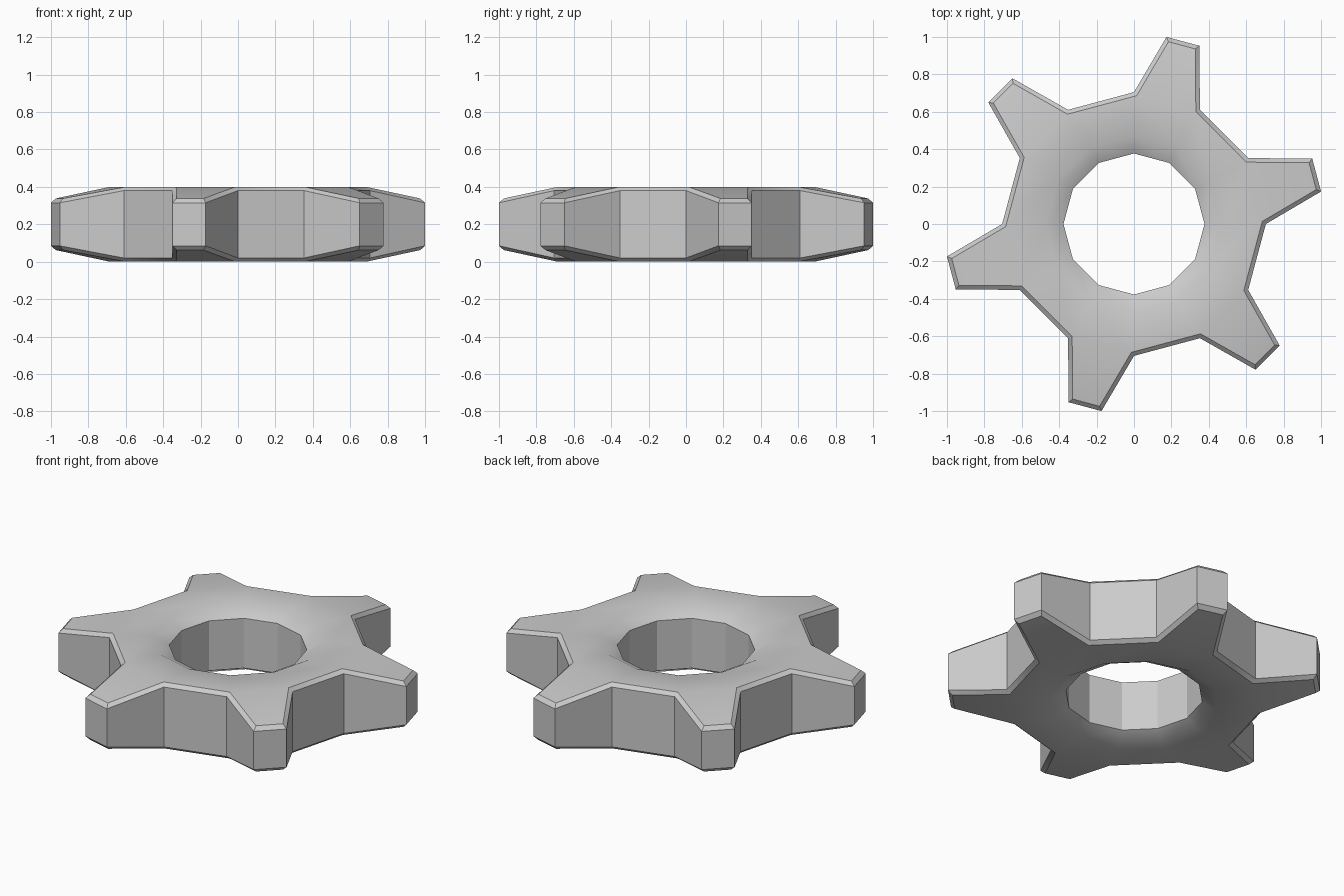
import bpy, bmesh
from math import sin, cos, radians
from mathutils import Vector

if "Cube" in bpy.data.objects:
    bpy.data.objects.remove(bpy.data.objects["Cube"])

MID = 0.2      # half thickness, the gear is mirrored about this height
INSET = 0.022  # width of the outer edge chamfer


def polar(r, deg):
    return Vector((r * cos(radians(deg)), r * sin(radians(deg))))


# Outline: tooth root, two tip corners, tooth root, repeated six times
outline, rim_h, top_h = [], [], []
for k in range(6):
    for ang, r, side, top in ((0, 0.705, 0.18, 0.2), (9.85, 1.015, 0.115, 0.138),
                              (20.15, 1.015, 0.115, 0.138), (30, 0.705, 0.18, 0.2)):
        outline.append(polar(r, 60 * k + ang))
        rim_h.append(side)
        top_h.append(top)


def inset(points, d):
    """Mitred inward offset of a counter-clockwise outline."""
    res = []
    n = len(points)
    for i, p in enumerate(points):
        a = (p - points[i - 1]).normalized()
        b = (points[(i + 1) % n] - p).normalized()
        na, nb = Vector((-a.y, a.x)), Vector((-b.y, b.x))
        res.append(p + (na + nb) * d / (1 + na.dot(nb)))
    return res


inner = inset(outline, INSET)
hole = [polar(0.377, 30 * i) for i in range(12)]
lip = [polar(0.47, 30 * i) for i in range(12)]

bm = bmesh.new()


def ring(points, heights, s):
    return [bm.verts.new((p.x, p.y, MID + s * h)) for p, h in zip(points, heights)]


def bridge(a, b):
    n = len(a)
    for i in range(n):
        j = (i + 1) % n
        bm.faces.new((a[i], a[j], b[j], b[i]))


# Top and bottom halves: hole lip, flat web, sloped teeth, edge chamfer
sides = []
for s in (1, -1):
    h = ring(hole, [0.15] * 12, s)
    l = ring(lip, [0.2] * 12, s)
    t = ring(inner, top_h, s)
    o = ring(outline, rim_h, s)
    roots = [v for i, v in enumerate(t) if i % 4 in (0, 3)]
    bridge(h, l)
    bridge(l, roots)
    for k in range(0, 24, 4):
        bm.faces.new(t[k:k + 4])
    bridge(t, o)
    sides.append((h, o))

# Hole wall and outer wall
bridge(sides[0][0], sides[1][0])
bridge(sides[0][1], sides[1][1])
bmesh.ops.recalc_face_normals(bm, faces=bm.faces)

mesh = bpy.data.meshes.new("gear")
bm.to_mesh(mesh)
bm.free()
gear = bpy.data.objects.new("gear", mesh)
bpy.context.collection.objects.link(gear)

# Soft hole lip, crisp walls
bpy.context.view_layer.objects.active = gear
gear.select_set(True)
bpy.ops.object.shade_smooth_by_angle(angle=radians(29.3))
